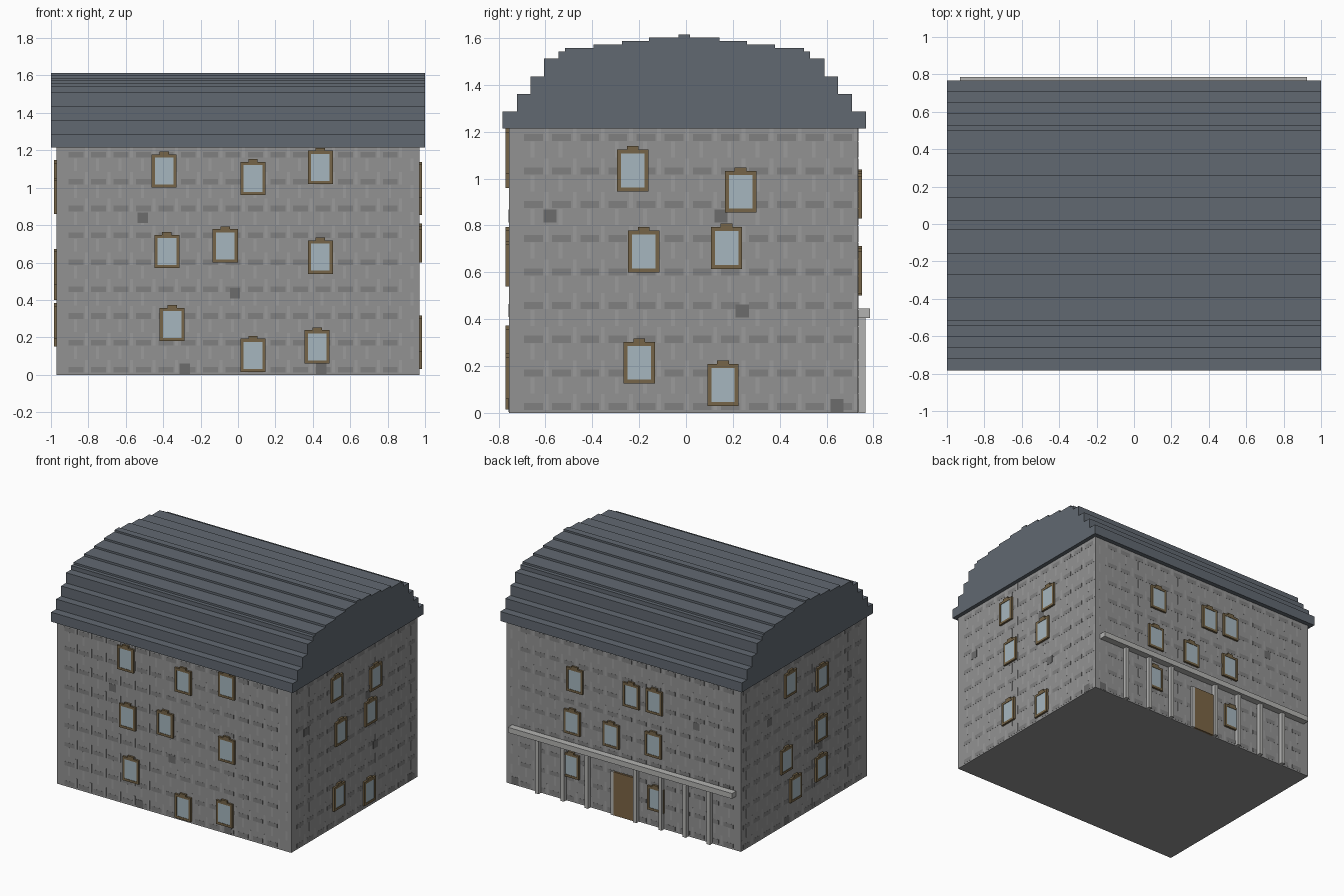
import bpy, bmesh
from mathutils import Matrix, Vector

if "Cube" in bpy.data.objects:
    bpy.data.objects.remove(bpy.data.objects["Cube"])

X0, X1, Y0, Y1, H = -0.97, 0.97, -0.755, 0.735, 1.214


def mat(name, r, g, b):
    m = bpy.data.materials.new(name)
    m.diffuse_color = (r, g, b, 1)
    m.use_nodes = True
    m.node_tree.nodes["Principled BSDF"].inputs["Base Color"].default_value = m.diffuse_color
    return m


STONE = mat("stone", .29, .29, .29)
DARK = mat("dark_stone", .215, .215, .215)
LIGHT = mat("light_stone", .33, .33, .33)
PATCH = mat("patch_stone", .15, .15, .15)
ROOF = mat("slate", .12, .14, .165)
WOOD = mat("wood", .18, .13, .065)
DOOR = mat("door_wood", .20, .13, .06)
GLASS = mat("glass", .38, .47, .52)
TRIM = mat("trim", .45, .45, .44)
BASE = mat("base", .2, .2, .2)


def boxes(name, items, material):
    """One object from many (x0, x1, y0, y1, z0, z1) boxes."""
    bm = bmesh.new()
    for a, b, c, d, e, f in items:
        m = Matrix.Translation(((a + b) / 2, (c + d) / 2, (e + f) / 2))
        bmesh.ops.create_cube(bm, size=1, matrix=m @ Matrix.Diagonal((abs(b - a), abs(d - c), abs(f - e), 1)))
    me = bpy.data.meshes.new(name)
    bm.to_mesh(me)
    bm.free()
    me.materials.append(material)
    ob = bpy.data.objects.new(name, me)
    bpy.context.collection.objects.link(ob)
    return ob


def on_wall(side, u0, u1, z0, z1, d):
    """Box standing d proud of a wall, slightly sunk into it."""
    s = 0.004
    return {"front": (u0, u1, Y0 - d, Y0 + s, z0, z1),
            "back": (u0, u1, Y1 - s, Y1 + d, z0, z1),
            "right": (X1 - s, X1 + d, u0, u1, z0, z1),
            "left": (X0 - d, X0 + s, u0, u1, z0, z1)}[side]


# Main walls
boxes("walls", [(X0, X1, Y0, Y1, 0, H)], STONE)

# Window centres (along wall, bottom height) for each wall
WINDOWS = {
    "front": [(-.395, 1.0), (.08, .96), (.44, 1.02), (-.38, .57), (-.068, .60),
              (.44, .54), (-.352, .18), (.08, .015), (.423, .06)],
    "right": [(-.227, .945), (.233, .855), (-.18, .60), (.173, .615), (-.2, .125), (.158, .03)],
    "left": [(.16, .955), (-.215, .86), (.207, .40), (-.203, .48), (.10, .15), (-.203, .19)],
    "back": [(.40, .83), (-.066, .84), (-.257, .845), (.423, .51), (.10, .50),
             (-.25, .52), (.43, .185), (-.27, .12)],
}
PATCHES = {
    "front": [(-.51, .84), (-.016, .437), (-.285, .032), (.445, .032)],
    "right": [(-.58, .84), (.15, .84), (.24, .435), (.645, .032)],
    "left": [(-.55, .84), (-.2, .437), (.4, .84), (.2, .032)],
    "back": [(.9, .032), (-.6, .84), (-.85, .437)],
}

for side in WINDOWS:
    lo, hi = (X0, X1) if side in ("front", "back") else (Y0, Y1)
    # Coursed masonry: dark joints under each course, pale upright joints
    dashes, uprights = [], []
    for row in range(17):
        z = .012 + row * .0718
        strong = row % 2 == 0
        u = lo + .004 + (.06 if strong else 0)
        while u + .08 < hi:
            if strong:
                dashes.append(on_wall(side, u, u + .08, z, z + .03, .0008))
            uprights.append(on_wall(side, u + .088, min(u + .104, hi), z, min(z + .068, H), .0005))
            u += .12
    boxes(side + "_stone_joints", dashes, DARK)
    boxes(side + "_upright_joints", uprights, LIGHT)
    boxes(side + "_stone_patches", [on_wall(side, u - .028, u + .028, z - .028, z + .028, .0016)
                                    for u, z in PATCHES[side]], PATCH)
    # Framed windows with a small cap block
    w, h, t, d = .067, .178, .017, .015
    frames, panes = [], []
    for u, z in WINDOWS[side]:
        frames += [on_wall(side, u - w, u - w + t, z, z + h, d),
                   on_wall(side, u + w - t, u + w, z, z + h, d),
                   on_wall(side, u - w + t, u + w - t, z, z + t, d),
                   on_wall(side, u - w + t, u + w - t, z + h - t, z + h, d),
                   on_wall(side, u - .025, u + .025, z + h, z + h + .015, d)]
        panes.append(on_wall(side, u - w + t, u + w - t, z + t, z + h - t, d - .003))
    boxes(side + "_window_frames", frames, WOOD)
    boxes(side + "_window_panes", panes, GLASS)

# Stepped barrel roof: (half width, top height) of every step
STEPS = [(.775, 1.285), (.715, 1.36), (.656, 1.436), (.598, 1.513), (.537, 1.543),
         (.51, 1.557), (.387, 1.573), (.267, 1.587), (.15, 1.601), (.025, 1.614)]
half, z = [], H
for w, top in STEPS:
    half += [(w, z), (w, top)]
    z = top
profile = half + [(-y, zz) for y, zz in reversed(half)]
bm = bmesh.new()
face = bm.faces.new([bm.verts.new((-1, y - .007, zz)) for y, zz in profile])
ext = bmesh.ops.extrude_face_region(bm, geom=[face])
bmesh.ops.translate(bm, vec=Vector((2, 0, 0)),
                    verts=[v for v in ext["geom"] if isinstance(v, bmesh.types.BMVert)])
bmesh.ops.recalc_face_normals(bm, faces=bm.faces)
me = bpy.data.meshes.new("roof")
bm.to_mesh(me)
bm.free()
me.materials.append(ROOF)
bpy.context.collection.objects.link(bpy.data.objects.new("roof", me))

# Back door, its jamb, and the porch rail on posts
boxes("door", [on_wall("back", -.095, .075, 0, .325, .015)], DOOR)
boxes("door_jamb", [on_wall("back", .075, .1, 0, .325, .016)], TRIM)
boxes("porch_beam", [(-.93, .925, Y1 - .004, .785, .405, .445)], TRIM)
boxes("porch_posts", [(x - .014, x + .014, Y1 - .004, .765, 0, .405)
                      for x in (.70, .49, .29, -.11, -.32, -.52, -.72)], TRIM)
